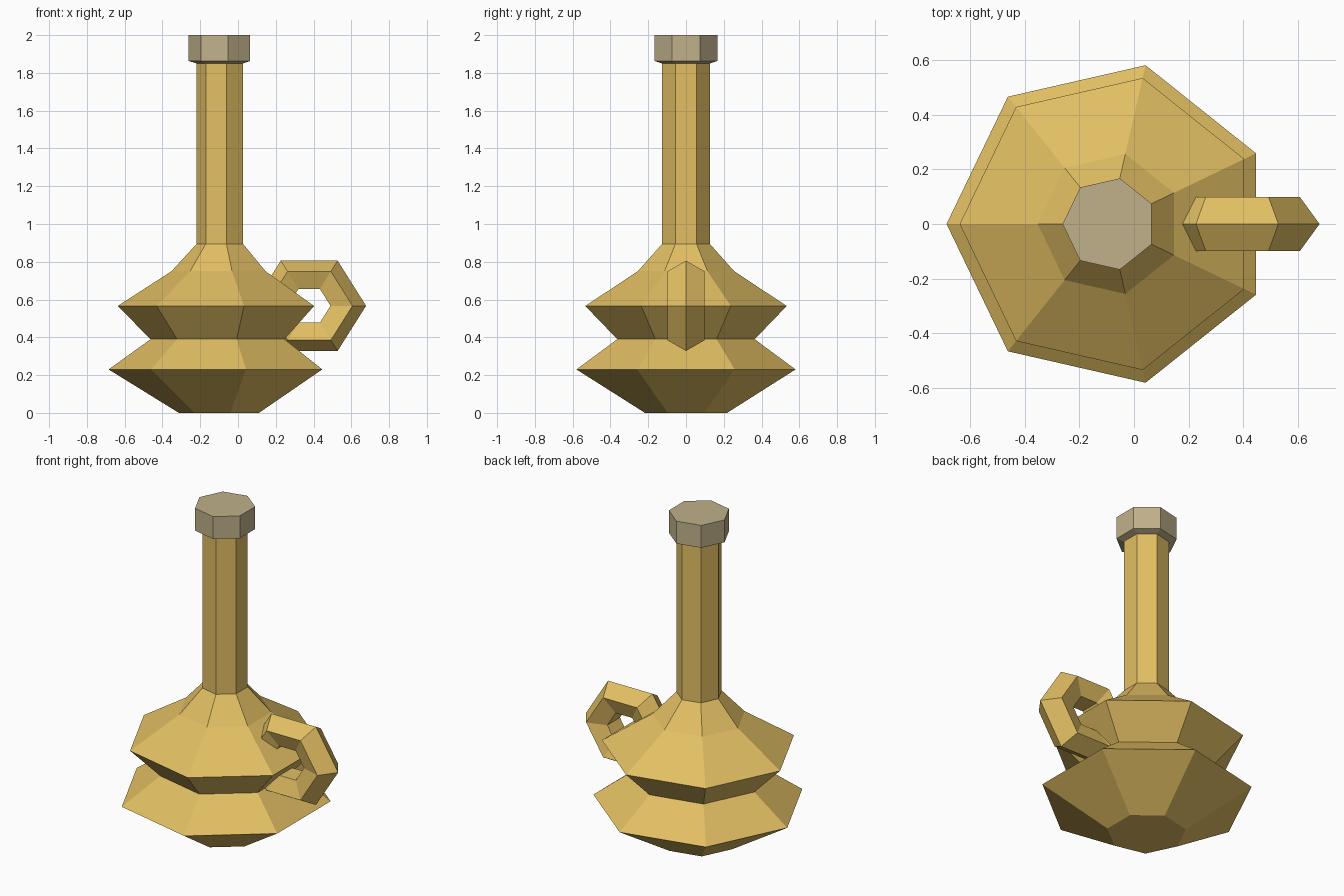
import bpy
import bmesh
from math import cos, sin, pi

SIDES = 7
AXIS_X = -0.09

cube = bpy.data.objects.get("Cube")
if cube:
    bpy.data.objects.remove(cube, do_unlink=True)


def make_material(name, rgb):
    mat = bpy.data.materials.new(name)
    mat.use_nodes = True
    color = (*rgb, 1.0)
    mat.diffuse_color = color
    bsdf = next(n for n in mat.node_tree.nodes if n.type == 'BSDF_PRINCIPLED')
    bsdf.inputs["Base Color"].default_value = color
    return mat


def add_object(name, bm, mat):
    bmesh.ops.recalc_face_normals(bm, faces=bm.faces)
    mesh = bpy.data.meshes.new(name)
    bm.to_mesh(mesh)
    bm.free()
    mesh.materials.append(mat)
    obj = bpy.data.objects.new(name, mesh)
    bpy.context.collection.objects.link(obj)
    return obj


def bridge(bm, a, b):
    n = len(a)
    for i in range(n):
        j = (i + 1) % n
        bm.faces.new((a[i], a[j], b[j], b[i]))


def lathe(name, profile, mat):
    """Seven-sided turned solid with a corner towards -x, capped at both ends."""
    bm = bmesh.new()
    angles = [pi + 2 * pi * i / SIDES for i in range(SIDES)]
    rings = [[bm.verts.new((r * cos(a), r * sin(a), z)) for a in angles]
             for r, z in profile]
    for a, b in zip(rings, rings[1:]):
        bridge(bm, a, b)
    bm.faces.new(rings[0])
    bm.faces.new(rings[-1])
    obj = add_object(name, bm, mat)
    obj.location.x = AXIS_X
    return obj


def ring_handle(name, center, major, minor, squash, mat):
    """Six-segment ring with a five-sided section, standing in the xz plane."""
    bm = bmesh.new()
    rings = []
    for i in range(6):
        u = 2 * pi * i / 6
        section = []
        for k in range(5):
            v = 2 * pi * k / 5
            d = major + minor * cos(v)
            section.append(bm.verts.new((d * cos(u), minor * sin(v), squash * d * sin(u))))
        rings.append(section)
    for a, b in zip(rings, rings[1:] + rings[:1]):
        bridge(bm, a, b)
    obj = add_object(name, bm, mat)
    obj.location = center
    return obj


gold = make_material("gold", (0.76, 0.52, 0.125))
cork = make_material("cork", (0.53, 0.44, 0.26))

# Double-bellied body running up into the long neck
lathe("bottle_body", [(0.223, 0), (0.595, 0.23), (0.373, 0.39), (0.547, 0.566),
                      (0.262, 0.75), (0.129, 0.895), (0.129, 1.852)], gold)

# Stopper with a shallow tapered underside
lathe("stopper", [(0.129, 1.85), (0.171, 1.863), (0.171, 2.0)], cork)

# Loop handle, its inner half sunk into the body
ring_handle("handle", (0.377, 0, 0.567), 0.197, 0.104, 0.917, gold)
